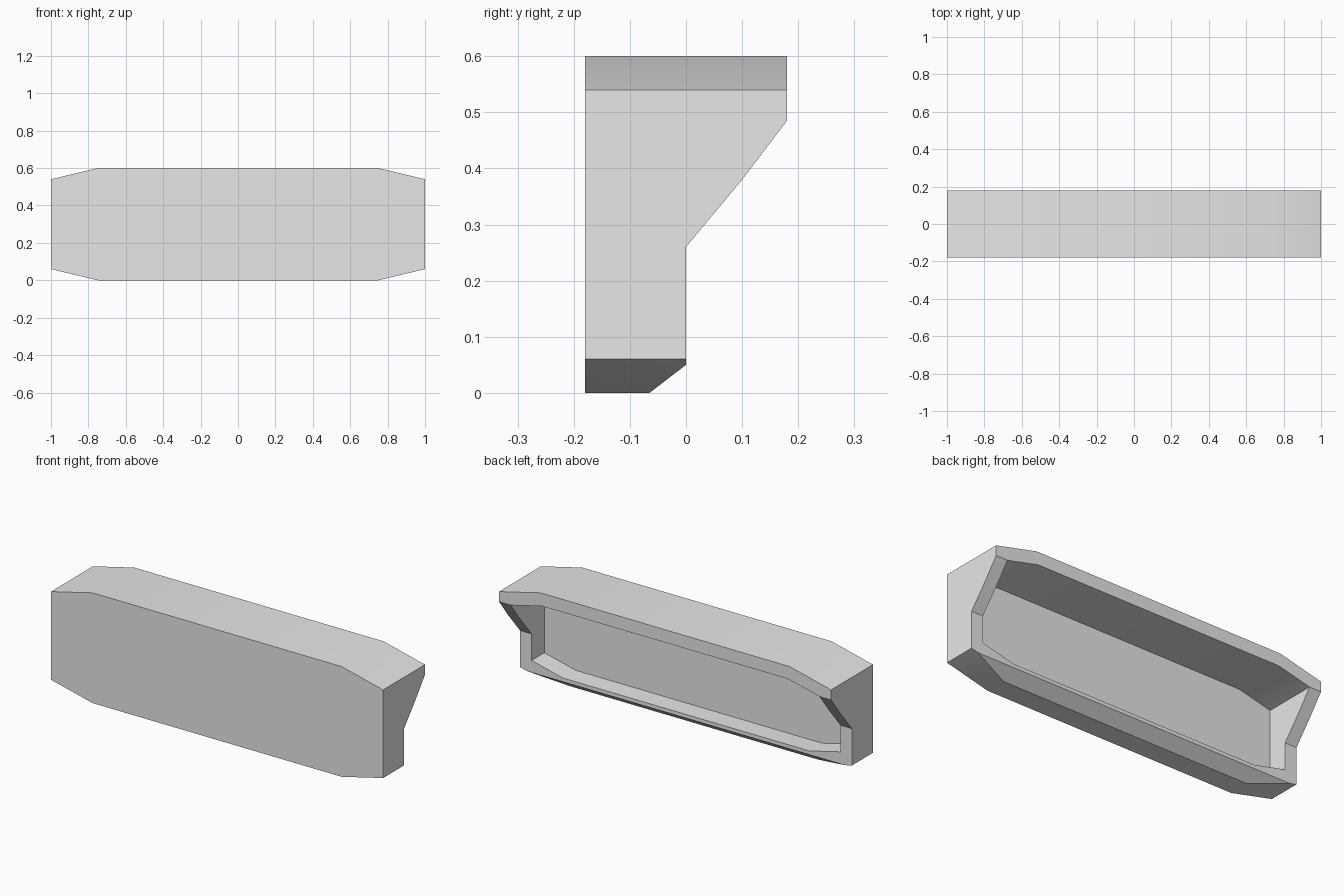
import bpy
import bmesh
import math
from mathutils import Vector

default_cube = bpy.data.objects.get("Cube")
if default_cube:
    bpy.data.objects.remove(default_cube, do_unlink=True)

HEIGHT, DEPTH, WALL = 0.6, 0.36, 0.07
FRONT, BACK = -DEPTH / 2, DEPTH / 2

grey = bpy.data.materials.new("plain_grey")
grey.use_nodes = True
colour = (0.8, 0.8, 0.8, 1)
grey.diffuse_color = colour
grey.node_tree.nodes["Principled BSDF"].inputs["Base Color"].default_value = colour


def prism(name, points, sweep):
    """Closed solid made by sweeping a flat outline."""
    bm = bmesh.new()
    face = bm.faces.new([bm.verts.new(p) for p in points])
    swept = bmesh.ops.extrude_face_region(bm, geom=[face])
    moved = [v for v in swept["geom"] if isinstance(v, bmesh.types.BMVert)]
    bmesh.ops.translate(bm, verts=moved, vec=Vector(sweep))
    bmesh.ops.recalc_face_normals(bm, faces=bm.faces)
    mesh = bpy.data.meshes.new(name)
    bm.to_mesh(mesh)
    bm.free()
    mesh.materials.append(grey)
    obj = bpy.data.objects.new(name, mesh)
    bpy.context.collection.objects.link(obj)
    return obj


def octagon(inset, y):
    """Long outline with sloped corners, inset evenly from the outside."""
    slope = math.atan2(0.06, 0.25)
    half = HEIGHT / 2 - inset
    bend = 0.75 - inset * math.tan(slope / 2)
    end = 1 - inset
    drop = (end - bend) * math.tan(slope)
    quarter = [(end, half - drop), (bend, half)]
    upper = quarter + [(-x, z) for x, z in reversed(quarter)]
    outline = upper + [(-x, -z) for x, z in upper]
    return [(x, y, z + HEIGHT / 2) for x, z in outline]


def cut(target, cutter, operation):
    cutter.hide_render = True
    mod = target.modifiers.new("cut", "BOOLEAN")
    mod.operation = operation
    mod.solver = "EXACT"
    mod.object = cutter
    bpy.context.view_layer.objects.active = target
    bpy.ops.object.modifier_apply(modifier=mod.name)
    bpy.data.objects.remove(cutter, do_unlink=True)


# Outer shell
housing = prism("hollow_housing", octagon(0, FRONT), (0, DEPTH, 0))

# Stepped side profile: bottom chamfer, upright rim, overhanging upper part
profile = [(-0.5, -0.05), (-0.13, -0.05), (0, 0.05), (0, 0.26),
           (0.1, 0.38), (0.26, 0.59), (0.26, 1), (-0.5, 1)]
side_shape = prism("side_shape", [(-1.5, y, z) for y, z in profile], (3, 0, 0))
cut(housing, side_shape, "INTERSECT")

# Cavity open to the back
cavity = prism("cavity", octagon(WALL, FRONT + WALL), (0, DEPTH, 0))
cut(housing, cavity, "DIFFERENCE")

# Soft bends on the shallow corners, crisp edges elsewhere
bpy.ops.object.select_all(action="DESELECT")
housing.select_set(True)
bpy.context.view_layer.objects.active = housing
bpy.ops.object.shade_smooth_by_angle(angle=math.radians(30))
